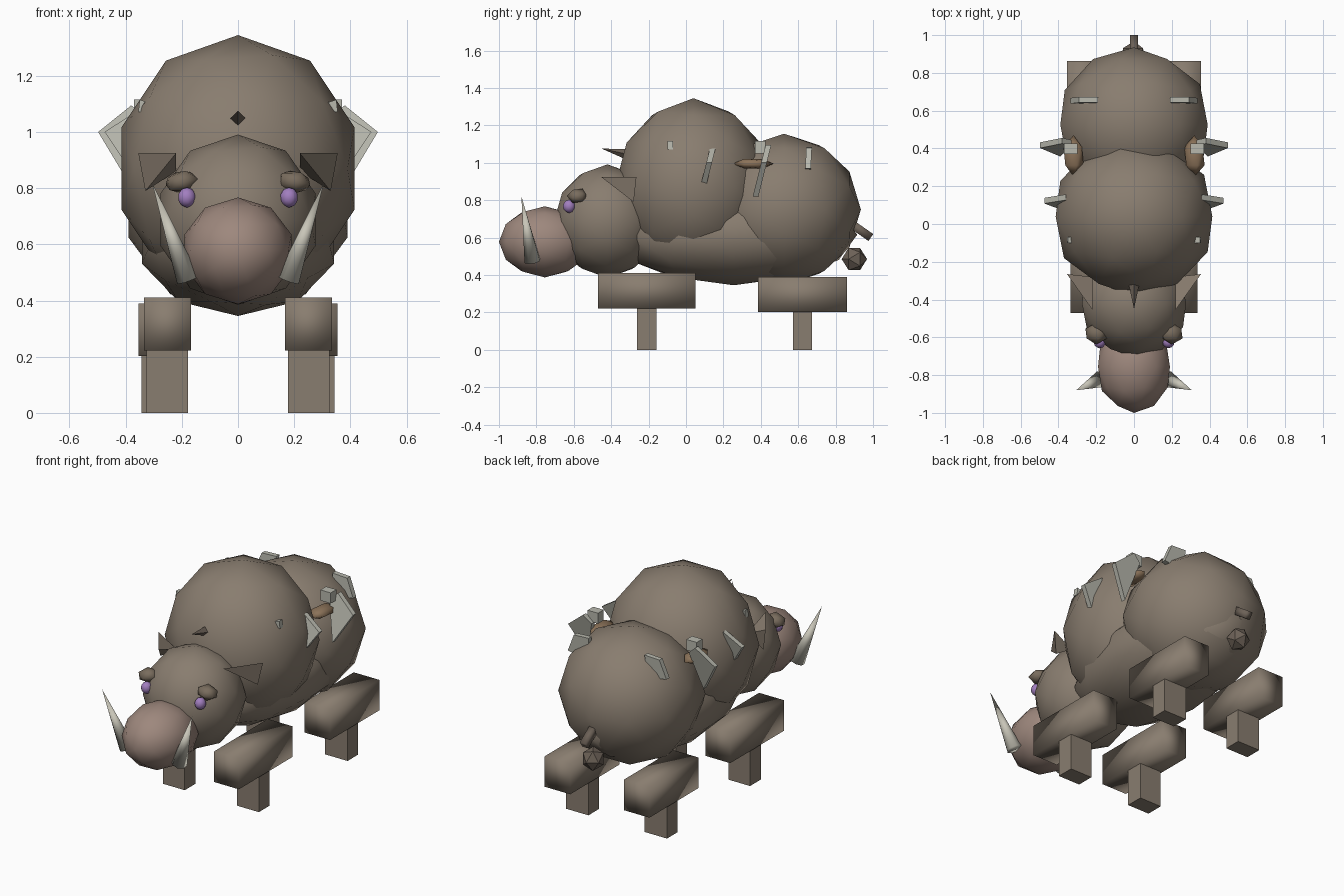
import bpy, bmesh
from math import radians
from mathutils import Matrix, Vector

if "Cube" in bpy.data.objects:
    bpy.data.objects.remove(bpy.data.objects["Cube"])


def material(name, r, g, b):
    m = bpy.data.materials.new(name)
    m.diffuse_color = (r, g, b, 1)
    m.use_nodes = True
    m.node_tree.nodes["Principled BSDF"].inputs["Base Color"].default_value = m.diffuse_color
    return m


HIDE = material("hide", 0.25, 0.205, 0.16)
SNOUT = material("snout", 0.34, 0.245, 0.205)
IVORY = material("ivory", 0.58, 0.56, 0.48)
STONE = material("stone", 0.48, 0.48, 0.42)
DARK = material("dark_hide", 0.15, 0.12, 0.095)
BROW = material("brow", 0.19, 0.15, 0.11)
WOOD = material("wood", 0.26, 0.17, 0.10)
PURPLE = material("purple", 0.36, 0.21, 0.52)


def finish(name, bm, mat, smooth):
    bmesh.ops.recalc_face_normals(bm, faces=bm.faces)
    me = bpy.data.meshes.new(name)
    for f in bm.faces:
        f.smooth = smooth
    bm.to_mesh(me)
    bm.free()
    me.materials.append(mat)
    ob = bpy.data.objects.new(name, me)
    bpy.context.collection.objects.link(ob)
    return ob


def ball(name, loc, radii, mat=HIDE, sub=2, smooth=True, tilt=0):
    """Low-poly ellipsoid with its pole along y."""
    bm = bmesh.new()
    bmesh.ops.create_icosphere(bm, subdivisions=sub, radius=1)
    bm.transform(Matrix.Translation(loc) @ Matrix.Rotation(tilt, 4, 'Y')
                 @ Matrix.Diagonal((*radii, 1)) @ Matrix.Rotation(radians(90), 4, 'X'))
    return finish(name, bm, mat, smooth)


def box(name, lo, hi, mat=HIDE, smooth=False, rot=0):
    lo, hi = Vector(lo), Vector(hi)
    bm = bmesh.new()
    bmesh.ops.create_cube(bm, size=1)
    bm.transform(Matrix.Translation((lo + hi) / 2) @ Matrix.Rotation(rot, 4, 'X')
                 @ Matrix.Diagonal((*(hi - lo), 1)))
    return finish(name, bm, mat, smooth)


def horn(name, base, tip, r, sides, mat, smooth=False):
    """Cone from base to tip."""
    base, tip = Vector(base), Vector(tip)
    d = tip - base
    bm = bmesh.new()
    bmesh.ops.create_cone(bm, cap_ends=True, segments=sides, radius1=r, radius2=0, depth=d.length)
    bm.transform(Matrix.Translation((base + tip) / 2) @ d.to_track_quat('Z', 'Y').to_matrix().to_4x4())
    return finish(name, bm, mat, smooth)


def hull(name, pts, mat):
    bm = bmesh.new()
    for p in pts:
        bm.verts.new(p)
    bmesh.ops.convex_hull(bm, input=bm.verts)
    return finish(name, bm, mat, False)


def plate(name, s, y, lean, profile):
    """Thin leaning slab from an xz outline."""
    zc = sum(p[1] for p in profile) / len(profile)
    pts = [(s * x, y + lean * (z - zc) + o, z) for x, z in profile for o in (-0.015, 0.015)]
    return hull(name, pts, STONE)


# body masses
ball("shoulders", (0, 0.04, 0.87), (0.436, 0.42, 0.475))
ball("rump", (0, 0.525, 0.75), (0.41, 0.41, 0.405))
ball("belly", (0, 0.255, 0.615), (0.36, 0.66, 0.27))
ball("head", (0, -0.42, 0.688), (0.29, 0.285, 0.303))
ball("snout", (0, -0.755, 0.577), (0.2, 0.245, 0.19), SNOUT)

# mane spike, tail and tuft
horn("mane_spike", (0, -0.31, 1.045), (0, -0.45, 1.075), 0.03, 4, DARK)
box("tail", (-0.02, 0.87, 0.615), (0.02, 1.0, 0.66), DARK, True, radians(-35))
ball("tail_tuft", (0, 0.9, 0.485), (0.066, 0.068, 0.07), DARK, 1, False)

for s, side in ((1, "right"), (-1, "left")):
    # face
    ball("eye_" + side, (s * 0.182, -0.625, 0.767), (0.032, 0.033, 0.036), PURPLE)
    ball("brow_" + side, (s * 0.2, -0.58, 0.823), (0.065, 0.058, 0.042), BROW, 1, True, radians(s * 10))
    hull("ear_" + side, [(s * 0.355, -0.265, 0.925), (s * 0.33, -0.28, 0.79),
                         (s * 0.22, -0.28, 0.86), (s * 0.22, -0.455, 0.925)], HIDE)
    tusk = [horn("tusk_" + side, (s * 0.178, -0.822, 0.475), (s * 0.306, -0.88, 0.82), 0.045, 8, IVORY, True)]

    # stone shards along the back
    plate("shard_small_" + side, s, -0.085, 0, [(0.35, 1.115), (0.355, 1.07), (0.27, 1.09)])
    plate("shard_shoulder_" + side, s, 0.118, 0.25, [(0.475, 1.0), (0.36, 1.075), (0.38, 0.86)])
    plate("shard_large_" + side, s, 0.415, 0.25, [(0.498, 1.0), (0.38, 1.095), (0.33, 1.05), (0.39, 0.82)])
    plate("shard_rump_" + side, s, 0.655, 0.05, [(0.19, 1.085), (0.29, 1.08), (0.335, 0.97), (0.2, 0.95)])
    box("stone_block_" + side, *[(min(s * 0.3, s * 0.37), 0.37, 1.05), (max(s * 0.3, s * 0.37), 0.425, 1.115)], STONE)
    ball("wood_stub_" + side, (s * 0.32, 0.36, 0.995), (0.06, 0.11, 0.03), WOOD, 1)

    # legs: (name, inner x, outer x, y range, z range)
    for name, xa, xb, ya, yb, za, zb in (
            ("front_upper_leg", 0.167, 0.335, -0.47, 0.05, 0.222, 0.41),
            ("front_lower_leg", 0.178, 0.325, -0.262, -0.157, 0, 0.225),
            ("rear_upper_leg", 0.182, 0.355, 0.385, 0.862, 0.203, 0.39),
            ("rear_lower_leg", 0.19, 0.343, 0.572, 0.674, 0, 0.21)):
        x0, x1 = sorted((s * xa, s * xb))
        box(name + "_" + side, (x0, ya, za), (x1, yb, zb), HIDE, "upper" in name)
